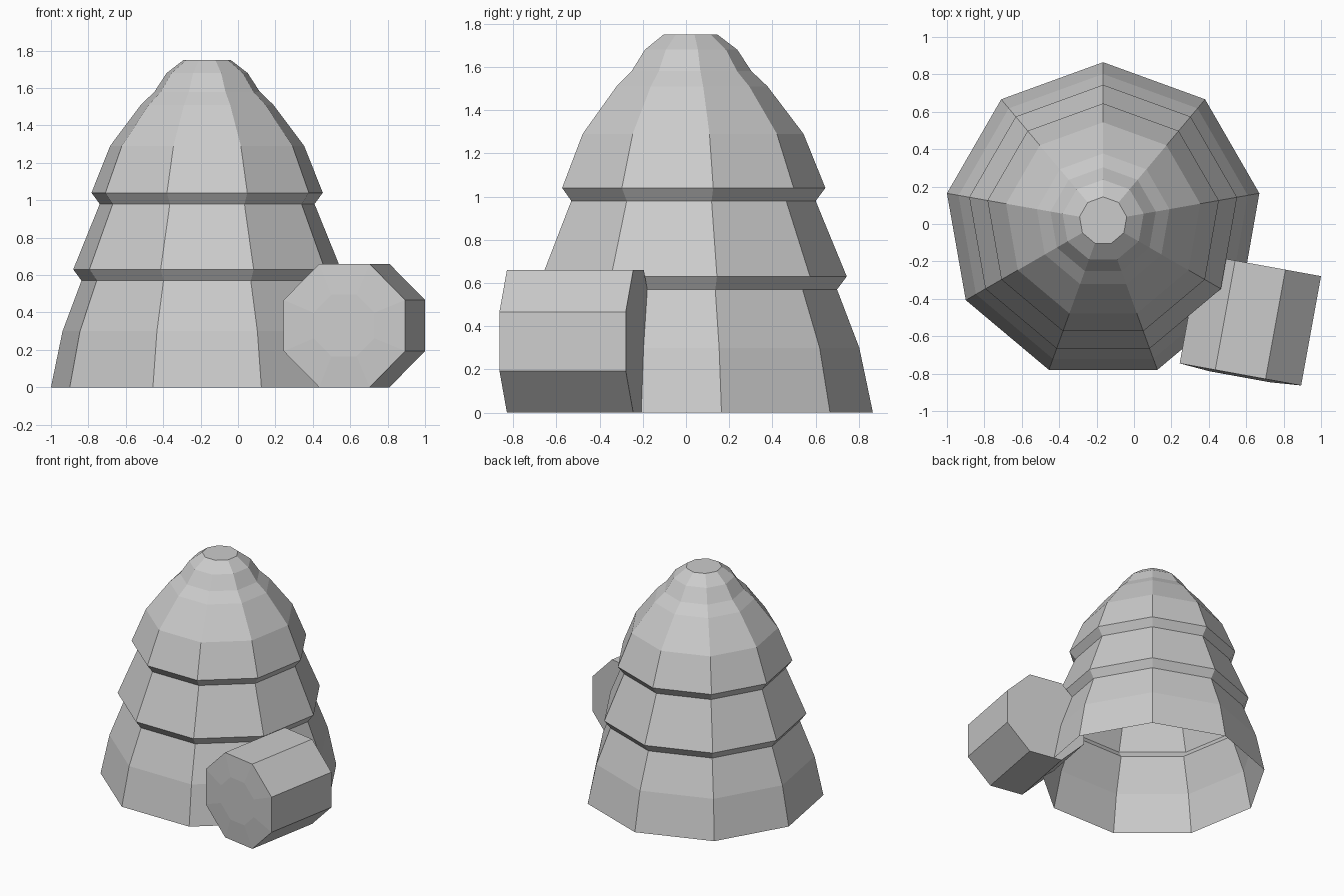
import bpy, bmesh
from math import sin, cos, pi, radians
from mathutils import Matrix

if "Cube" in bpy.data.objects:
    bpy.data.objects.remove(bpy.data.objects["Cube"])


def lathe(name, profile, sides, start, cap_first, cap_last, matrix):
    """Flat-shaded ring stack from (radius, height) pairs."""
    bm = bmesh.new()
    rings = []
    for r, z in profile:
        rings.append([bm.verts.new((r * cos(start + 2 * pi * i / sides),
                                    r * sin(start + 2 * pi * i / sides), z))
                      for i in range(sides)])
    for a, b in zip(rings, rings[1:]):
        for i in range(sides):
            j = (i + 1) % sides
            bm.faces.new((a[i], a[j], b[j], b[i]))
    if cap_first:
        bm.faces.new(rings[0][::-1])
    if cap_last:
        bm.faces.new(rings[-1])
    bm.transform(matrix)
    mesh = bpy.data.meshes.new(name)
    bm.to_mesh(mesh)
    bm.free()
    obj = bpy.data.objects.new(name, mesh)
    bpy.context.collection.objects.link(obj)
    return obj


# Tiered dome: nine-sided hollow shell, open underneath
tiers = [(0.848, 0), (0.785, 0.30), (0.682, 0.57), (0.727, 0.63),
         (0.583, 0.98), (0.628, 1.04), (0.527, 1.29), (0.36, 1.51),
         (0.286, 1.58), (0.22, 1.68), (0.128, 1.75)]
lathe("tiered_dome", tiers, 9, pi / 2, False, True,
      Matrix.Translation((-0.165, 0.017, 0)))

# Entrance barrel: octagonal prism with a slightly bulging front
R = 0.33 / cos(pi / 8)
barrel = [(R, -0.297), (R, 0.297), (R * 0.5, 0.31)]
lathe("entrance_barrel", barrel, 8, pi / 8, True, True,
      Matrix.Translation((0.622, -0.512, 0.33))
      @ Matrix.Rotation(radians(-10.3), 4, 'Z')
      @ Matrix.Rotation(radians(90), 4, 'X'))
